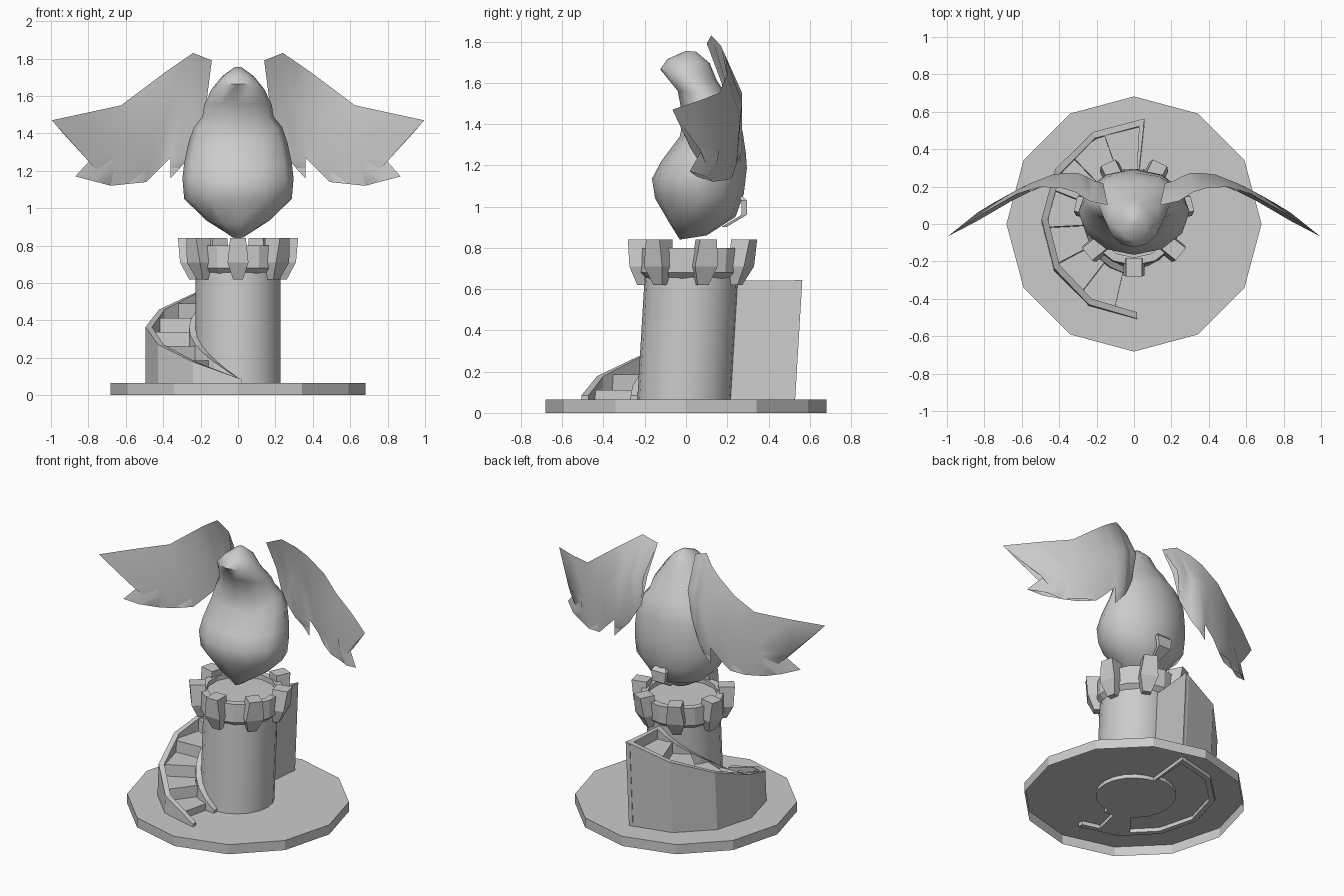
import bpy, bmesh
from math import sin, cos, pi, radians
from mathutils import Vector

if "Cube" in bpy.data.objects:
    bpy.data.objects.remove(bpy.data.objects["Cube"], do_unlink=True)

stone = bpy.data.materials.new("pale_stone")
stone.use_nodes = True
stone.diffuse_color = (0.6, 0.6, 0.6, 1)
stone.node_tree.nodes["Principled BSDF"].inputs["Base Color"].default_value = (0.6, 0.6, 0.6, 1)


def lean(v):
    """Everything standing on the base leans slightly backwards."""
    return Vector((v[0], v[1] + 0.06 * v[2] - 0.012, v[2]))


def polar(r, a, z):
    return (r * cos(a), r * sin(a), z)


def loft(bm, rings, cap_start=True, cap_end=True):
    """Skin a list of equal closed rings."""
    rows = [[bm.verts.new(p) for p in ring] for ring in rings]
    n = len(rows[0])
    for a, b in zip(rows, rows[1:]):
        for i in range(n):
            j = (i + 1) % n
            bm.faces.new((a[i], a[j], b[j], b[i]))
    if cap_start:
        bm.faces.new(rows[0][::-1])
    if cap_end:
        bm.faces.new(rows[-1])


def finish(name, bm, smooth=None, fix=True):
    if fix:
        bmesh.ops.recalc_face_normals(bm, faces=bm.faces)
    mesh = bpy.data.meshes.new(name)
    bm.to_mesh(mesh)
    bm.free()
    mesh.materials.append(stone)
    obj = bpy.data.objects.new(name, mesh)
    bpy.context.collection.objects.link(obj)
    if smooth:
        bpy.ops.object.select_all(action="DESELECT")
        obj.select_set(True)
        bpy.context.view_layer.objects.active = obj
        bpy.ops.object.shade_smooth_by_angle(angle=radians(smooth))
    return obj


def circle(r, z, n):
    return [polar(r, pi / 2 + 2 * pi * i / n, z) for i in range(n)]


# Twelve-sided base, open underneath
bm = bmesh.new()
loft(bm, [circle(0.682, 0, 12), circle(0.682, 0.065, 12)], cap_start=False)
finish("base", bm, fix=False)

# Round tower
bm = bmesh.new()
loft(bm, [[lean(p) for p in circle(0.228, z, 20)] for z in (0.04, 0.7)])
finish("tower", bm, 40)

# Crown with a shallow sunken floor
bm = bmesh.new()
crown = [(0.225, 0.65), (0.258, 0.68), (0.258, 0.80), (0.215, 0.80), (0.215, 0.77)]
loft(bm, [[lean(p) for p in circle(r, z, 14)] for r, z in crown])
finish("crown", bm)

# Seven battlements: (height, inner radius, outer radius, half width)
bm = bmesh.new()
block = [(0.62, 0.225, 0.262, 0.027), (0.71, 0.225, 0.305, 0.056), (0.84, 0.22, 0.32, 0.042)]
for k in range(7):
    a = -pi / 2 + 2 * pi * k / 7
    out, side = Vector((cos(a), sin(a), 0)), Vector((-sin(a), cos(a), 0))
    rings = []
    for z, r0, r1, w in block:
        corners = [(r0, -w), (r1, -w), (r1, w), (r0, w)]
        rings.append([lean(out * r + side * s + Vector((0, 0, z))) for r, s in corners])
    loft(bm, rings)
finish("battlements", bm)


# Winding stair: angle, outer radius and rail height along its run
def angle(t):
    return radians(272 - 188 * t)


def outer(t):
    return 0.50 - 0.06 * t + 0.1 * t * t


def rail_top(t):
    return 0.085 + 0.56 * t


def wall_section(t, r0, r1, low, high):
    return [lean(polar(r, angle(t), z)) for r, z in ((r0, low), (r1, low), (r1, high), (r0, high))]


stations = [i / 6 for i in range(7)]
bm = bmesh.new()
loft(bm, [wall_section(t, outer(t) - 0.035, outer(t), 0.04, rail_top(t)) for t in stations])
finish("stair_outer_wall", bm)

bm = bmesh.new()
fine = [i / 12 for i in range(13)]
loft(bm, [wall_section(t, 0.215, 0.262, 0.04, rail_top(t)) for t in fine])
finish("stair_inner_rail", bm)

bm = bmesh.new()
loft(bm, [wall_section(t, 0.2, outer(t) - 0.004, 0.04, rail_top(t) - 0.003) for t in (0.985, 1.0)])
finish("stair_end_wall", bm)

bm = bmesh.new()
for i in range(7):
    t0, t1 = 0.08 + 0.131 * i, 0.08 + 0.131 * (i + 1)
    top = 0.11 + 0.076 * i
    loft(bm, [wall_section(t, 0.21, outer(t) - 0.03, max(0.04, top - 0.12), top) for t in (t0, t1)])
finish("stair_steps", bm)

# Bird body and head: (front y, front z, back y, back z, half width)
profile = [
    (-0.03, 0.84, 0.10, 0.86, 0.035), (-0.08, 0.92, 0.24, 0.95, 0.17),
    (-0.15, 1.04, 0.28, 1.06, 0.288), (-0.165, 1.135, 0.295, 1.185, 0.297),
    (-0.12, 1.22, 0.29, 1.26, 0.288), (-0.03, 1.34, 0.275, 1.36, 0.265),
    (-0.015, 1.42, 0.25, 1.45, 0.235), (-0.025, 1.48, 0.22, 1.50, 0.19),
    (-0.04, 1.56, 0.19, 1.55, 0.18), (-0.125, 1.665, 0.15, 1.61, 0.14),
    (-0.09, 1.715, 0.115, 1.695, 0.085), (0.0, 1.755, 0.05, 1.75, 0.02),
]
bm = bmesh.new()
rings = []
for yf, zf, yb, zb, w in profile:
    ring = []
    for i in range(12):
        a = 2 * pi * i / 12
        m = (1 + sin(a)) / 2
        ring.append((w * cos(a), yf + (yb - yf) * m, zf + (zb - zf) * m))
    rings.append(ring)
loft(bm, rings)
finish("bird_body", bm, 70)

# Stub of the tail
bm = bmesh.new()
tail = [(0.22, 1.08, 0.02), (0.27, 1.03, 0.055), (0.27, 0.96, 0.045), (0.17, 0.9, 0.02)]
loft(bm, [[(-w, y, z), (w, y, z), (w, y + 0.025, z), (-w, y + 0.025, z)] for y, z, w in tail])
finish("tail_stub", bm)

# Wings: feathered outline, puffed between the edges and swept forward
outline = [
    (0.14, 1.79), (0.24, 1.83), (0.385, 1.73), (0.625, 1.55), (0.995, 1.47),
    (0.935, 1.40), (0.66, 1.40), (0.87, 1.17), (0.80, 1.17), (0.56, 1.34),
    (0.68, 1.12), (0.46, 1.28), (0.49, 1.14), (0.36, 1.27), (0.36, 1.16),
    (0.26, 1.27), (0.19, 1.40), (0.25, 1.58),
]


def sweep(x, z):
    y = 0.25 - 0.62 * max(0, x - 0.4) ** 1.3
    return y - 0.45 * max(0, z - 1.6) - 0.4 * max(0, 0.3 - x)


for name, sx in (("left_wing", 1), ("right_wing", -1)):
    bm = bmesh.new()
    face = bm.faces.new([bm.verts.new((x, 0, z)) for x, z in outline])
    bmesh.ops.triangulate(bm, faces=[face])
    bmesh.ops.subdivide_edges(bm, edges=bm.edges[:], cuts=1, use_grid_fill=True)
    inner = {v for v in bm.verts if not v.is_boundary}
    for v in bm.verts:
        v.co.y = sweep(v.co.x, v.co.z) + (0.022 if v in inner else 0)
    copy = bmesh.ops.duplicate(bm, geom=bm.verts[:] + bm.edges[:] + bm.faces[:])
    for v in inner:
        copy["vert_map"][v].co.y -= 0.044
    bmesh.ops.remove_doubles(bm, verts=bm.verts, dist=0.0005)
    for v in bm.verts:
        v.co.x *= sx
    finish(name, bm, 80)
